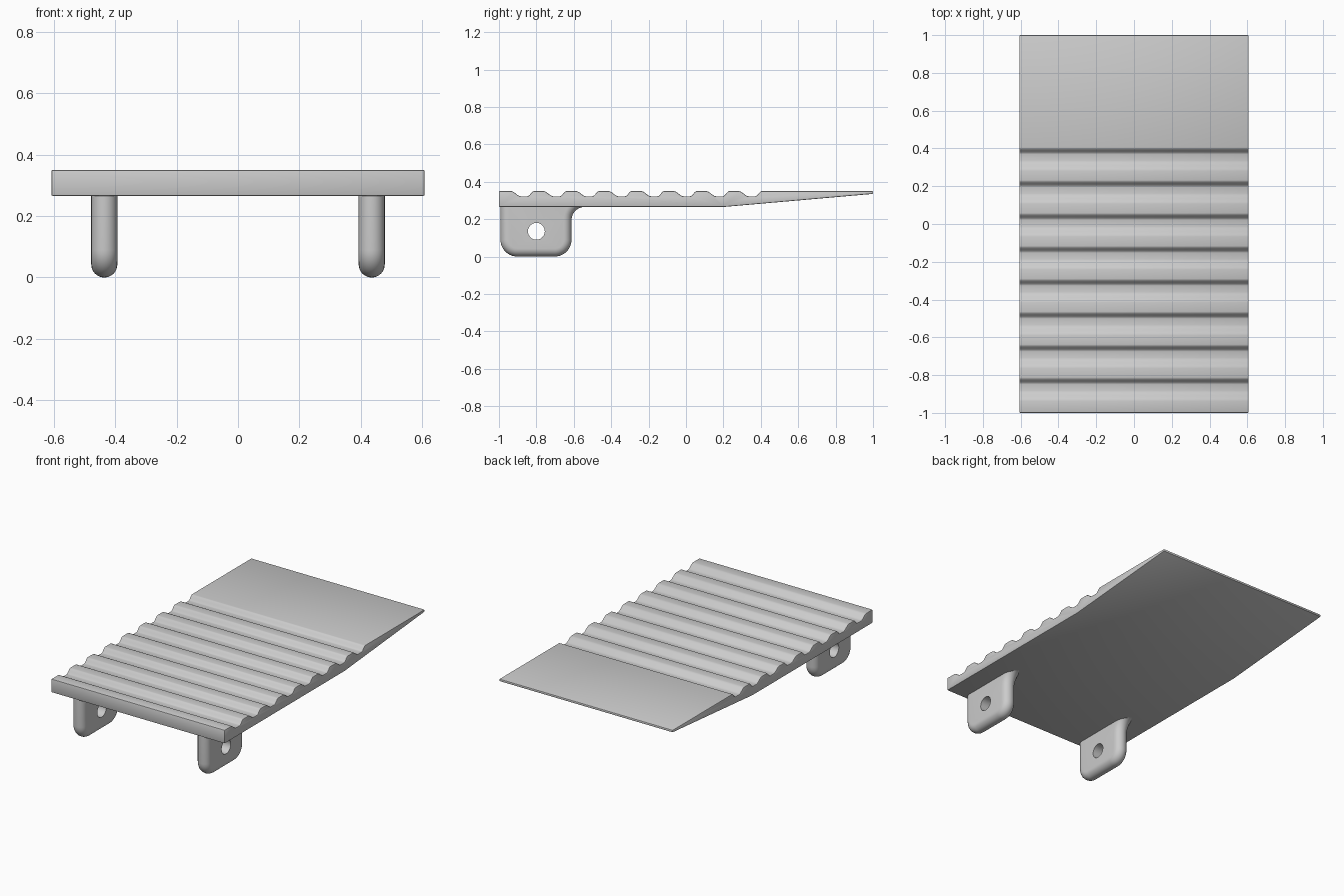
import bpy, bmesh
from math import sin, cos, pi, radians

cube = bpy.data.objects.get("Cube")
if cube:
    bpy.data.objects.remove(cube, do_unlink=True)

GREY = (0.6, 0.6, 0.6, 1)
grey = bpy.data.materials.new("plain grey")
grey.use_nodes = True
grey.diffuse_color = GREY
grey.node_tree.nodes["Principled BSDF"].inputs["Base Color"].default_value = GREY

HALF_WIDTH, TOP, UNDER, GROOVE = 0.607, 0.35, 0.265, 0.322


def loft(name, rings):
    """Skin a row of matching closed rings and cap both ends."""
    bm = bmesh.new()
    rows = [[bm.verts.new(p) for p in ring] for ring in rings]
    n = len(rows[0])
    for a, b in zip(rows, rows[1:]):
        for i in range(n):
            j = (i + 1) % n
            bm.faces.new((a[i], a[j], b[j], b[i]))
    bm.faces.new(rows[0])
    bm.faces.new(rows[-1])
    bmesh.ops.recalc_face_normals(bm, faces=bm.faces)
    mesh = bpy.data.meshes.new(name)
    bm.to_mesh(mesh)
    bm.free()
    obj = bpy.data.objects.new(name, mesh)
    bpy.context.collection.objects.link(obj)
    mesh.materials.append(grey)
    return obj


def activate(obj):
    bpy.ops.object.select_all(action="DESELECT")
    obj.select_set(True)
    bpy.context.view_layer.objects.active = obj


def ease(y0, z0, y1, z1, steps=8):
    """Soft S-shaped slope between two levels."""
    return [(y0 + (y1 - y0) * i / steps,
             z0 + (z1 - z0) * (1 - cos(pi * i / steps)) / 2) for i in range(steps + 1)]


# Grooved plate with a wedge-shaped rear end
profile = [(1, 0.335), (0.2, UNDER), (-1, UNDER), (-1, TOP)]
for i in range(8):
    end = -0.812 + 0.174 * i
    profile += ease(end - 0.125, TOP, end - 0.07, GROOVE)
    profile += ease(end - 0.037, GROOVE, end, TOP)
profile.append((1, TOP))
plate = loft("ramp_plate", [[(x, y, z) for y, z in profile]
                            for x in (-HALF_WIDTH, HALF_WIDTH)])
bevel = plate.modifiers.new("soft edges", "BEVEL")
bevel.width = 0.005
bevel.segments = 2
bevel.limit_method = "ANGLE"
bevel.angle_limit = radians(50)
activate(plate)
bpy.ops.object.modifier_apply(modifier=bevel.name)
bpy.ops.object.shade_smooth_by_angle(angle=radians(35))


def arc(cy, cz, r, start, end, steps=10):
    angles = [radians(start + (end - start) * i / steps) for i in range(steps + 1)]
    return [(cy + r * cos(a), cz + r * sin(a)) for a in angles]


def lug_outline(d):
    """Side outline of a lug, drawn in by d on its free edges."""
    front, back, corner, fillet = -0.992, -0.612, 0.09, 0.07
    points = [(front + d, UNDER + d)]
    points += arc(front + corner, corner, corner - d, 180, 270)
    points += arc(back - corner, corner, corner - d, 270, 360)
    points += arc(back + fillet, UNDER - fillet, fillet + d, 180, 90)
    return points


# Pair of round-edged mounting lugs, each with a pin hole
R = 0.0425
for side, x0 in (("left", 0.435), ("right", -0.435)):
    rings = []
    for i in range(17):
        t = pi * (i / 16 - 0.5)
        rings.append([(x0 + R * sin(t), y, z) for y, z in lug_outline(R * (1 - cos(t)))])
    lug = loft(side + "_lug", rings)
    bpy.ops.mesh.primitive_cylinder_add(vertices=40, radius=0.045, depth=0.3,
                                        location=(x0, -0.8, 0.135), rotation=(0, pi / 2, 0))
    cutter = bpy.context.object
    cutter.name = "hole_cutter"
    cutter.hide_render = True
    cutter.data.materials.append(grey)
    cut = lug.modifiers.new("pin hole", "BOOLEAN")
    cut.object = cutter
    cut.solver = "EXACT"
    activate(lug)
    bpy.ops.object.modifier_apply(modifier=cut.name)
    bpy.data.objects.remove(cutter, do_unlink=True)
    bpy.ops.object.shade_smooth_by_angle(angle=radians(35))
